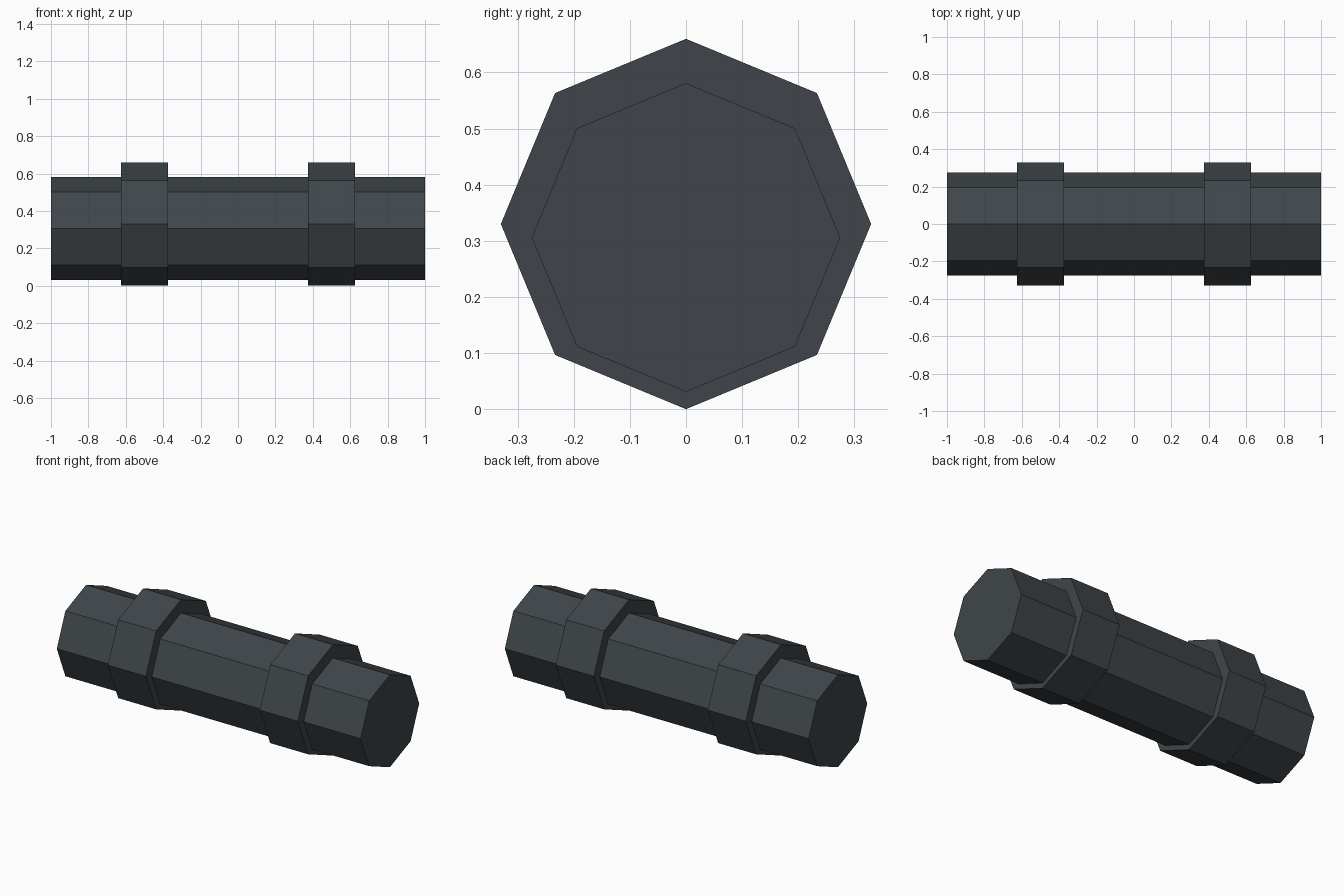
import bpy
import math

default = bpy.data.objects.get("Cube")
if default:
    bpy.data.objects.remove(default, do_unlink=True)

# Dark slate material shared by all parts
colour = (0.05, 0.06, 0.068, 1.0)
slate = bpy.data.materials.new("dark_slate")
slate.use_nodes = True
slate.diffuse_color = colour
slate.node_tree.nodes["Principled BSDF"].inputs["Base Color"].default_value = colour


def octagon_bar(name, radius, length, x, z):
    """Flat-shaded eight-sided bar lying along x, with a corner pointing up."""
    bpy.ops.mesh.primitive_cylinder_add(
        vertices=8, radius=radius, depth=length,
        location=(x, 0, z), rotation=(0, math.pi / 2, 0))
    bar = bpy.context.object
    bar.name = name
    bar.data.materials.append(slate)
    return bar


# Long central bar
octagon_bar("main_bar", 0.275, 2.0, 0, 0.306)

# Two wider collars, resting on the ground
for side, x in (("left", 0.5), ("right", -0.5)):
    octagon_bar(side + "_collar", 0.33, 0.25, x, 0.33)
